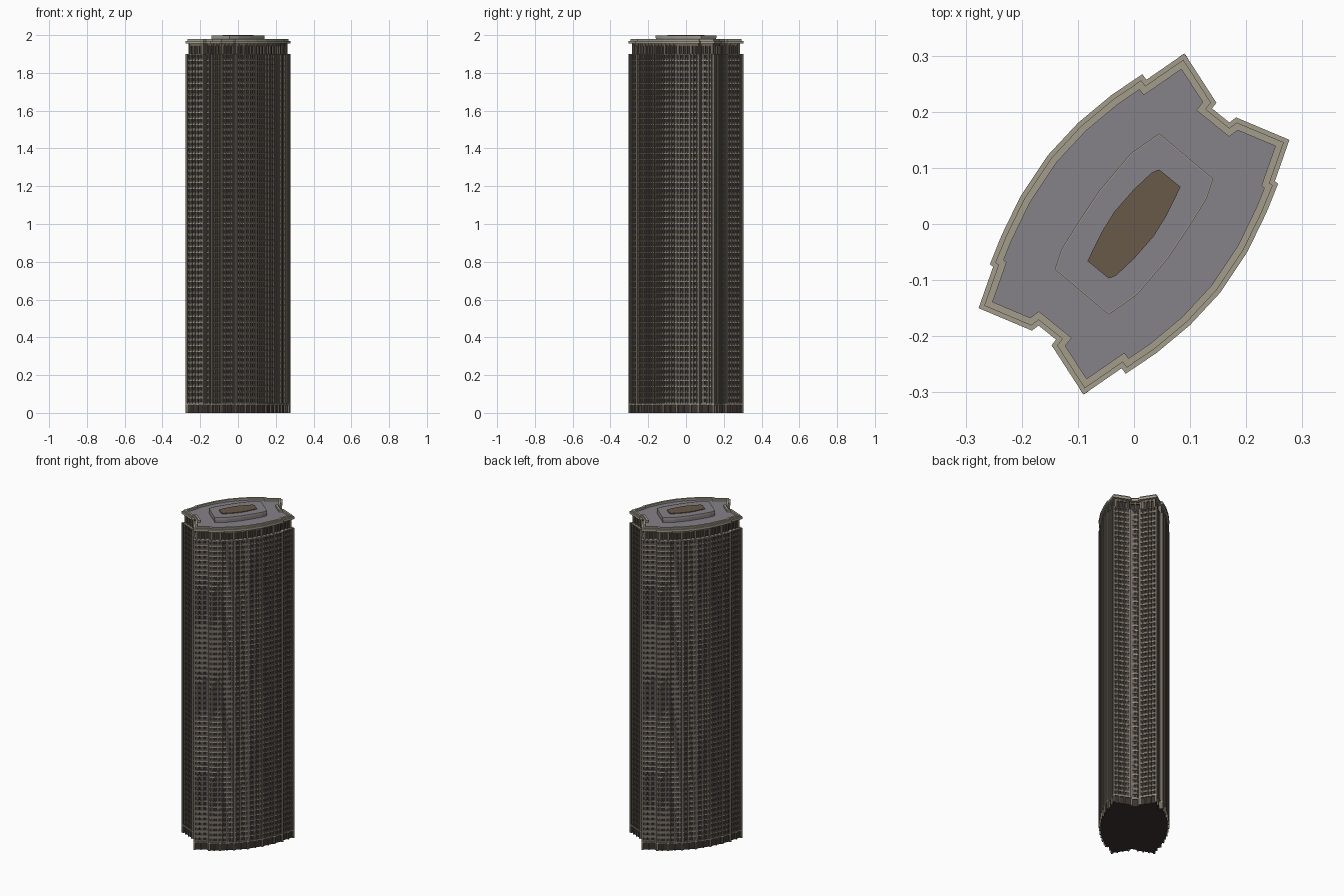
import bpy
import bmesh
from mathutils import Vector

if "Cube" in bpy.data.objects:
    bpy.data.objects.remove(bpy.data.objects["Cube"])


def material(name, rgb):
    m = bpy.data.materials.new(name)
    m.use_nodes = True
    m.diffuse_color = (*rgb, 1)
    m.node_tree.nodes["Principled BSDF"].inputs["Base Color"].default_value = (*rgb, 1)
    return m


stone = material("pale stone", (0.36, 0.335, 0.26))
pier_stone = material("taupe stone", (0.17, 0.145, 0.115))
brown = material("brown panel", (0.14, 0.1, 0.068))
umber = material("dark umber", (0.044, 0.034, 0.03))
glass = material("blue grey glass", (0.07, 0.075, 0.11))
grey = material("grey roof", (0.24, 0.225, 0.25))


def mirrored(half):
    """Close a half outline by a half turn about the centre."""
    return [Vector(p) for p in half] + [Vector((-x, -y)) for x, y in half]


def inset(outline, d):
    """Move every edge of a clockwise outline inward by d."""
    result = []
    for i, p in enumerate(outline):
        a = (p - outline[i - 1]).normalized()
        b = (outline[(i + 1) % len(outline)] - p).normalized()
        na, nb = Vector((a.y, -a.x)), Vector((b.y, -b.x))
        result.append(p + (na + nb) * d / (1 + na.dot(nb)))
    return result


def add_prism(bm, outline, z0, z1):
    low = [bm.verts.new((p.x, p.y, z0)) for p in outline]
    high = [bm.verts.new((p.x, p.y, z1)) for p in outline]
    bm.faces.new(low)
    bm.faces.new(high[::-1])
    for i in range(len(low)):
        bm.faces.new((low[i - 1], high[i - 1], high[i], low[i]))


def add_ring(bm, outline, width, z0, z1):
    inner = inset(outline, width)
    loops = [[bm.verts.new((p.x, p.y, z)) for p in line]
             for line, z in ((outline, z0), (outline, z1), (inner, z1), (inner, z0))]
    for k in range(4):
        a, b = loops[k], loops[(k + 1) % 4]
        for i in range(len(a)):
            bm.faces.new((a[i - 1], b[i - 1], b[i], a[i]))


def finish(name, bm, mat):
    bmesh.ops.recalc_face_normals(bm, faces=bm.faces)
    mesh = bpy.data.meshes.new(name)
    bm.to_mesh(mesh)
    bm.free()
    mesh.materials.append(mat)
    ob = bpy.data.objects.new(name, mesh)
    bpy.context.collection.objects.link(ob)


def prism(name, outline, z0, z1, mat):
    bm = bmesh.new()
    add_prism(bm, outline, z0, z1)
    finish(name, bm, mat)


def rings(name, outline, width, spans, mat):
    bm = bmesh.new()
    for z0, z1 in spans:
        add_ring(bm, outline, width, z0, z1)
    finish(name, bm, mat)


def strips(name, outline, pitch, width, depth, z0, z1, mat, first=0.0, step=1):
    """Upright strips along every edge, starting 'first' bays from its corner."""
    bm = bmesh.new()
    for i, p in enumerate(outline):
        edge = p - outline[i - 1]
        t = edge.normalized()
        n = Vector((t.y, -t.x))
        bays = max(1, round(edge.length / pitch))
        run = edge.length - width
        at = first
        while run > 0 and at <= bays:
            c = outline[i - 1] + t * (width / 2 + run * at / bays)
            w = t * width / 2
            add_prism(bm, [c - w, c + w, c + w + n * depth, c - w + n * depth], z0, z1)
            at += step
    finish(name, bm, mat)


# Plan outlines, clockwise
plan = mirrored([
    (0.09, 0.304), (0.147, 0.216), (0.139, 0.206), (0.17, 0.181), (0.182, 0.19),
    (0.277, 0.15), (0.251, 0.076), (0.257, 0.072), (0.236, 0.02), (0.202, -0.05),
    (0.154, -0.122), (0.1, -0.18), (0.04, -0.23), (-0.015, -0.267), (-0.022, -0.257)])
tier_plan = mirrored([(0.045, 0.16), (0.14, 0.08), (0.128, 0.045), (0.1, 0.0),
                      (0.06, -0.06), (0.005, -0.125)])
cap_plan = mirrored([(0.045, 0.097), (0.083, 0.066), (0.058, 0.015),
                     (0.035, -0.022), (0.0, -0.062), (-0.032, -0.092)])

BASE, TOP, FLOORS = 0.05, 1.9, 60
STEP = (TOP - BASE) / FLOORS
levels = [BASE + STEP * k for k in range(FLOORS + 1)]

# Shaft: dark body, columns of glass, floor bands, brown spandrels and piers
prism("shaft_body", inset(plan, 0.009), 0.0, TOP - 0.005, umber)
strips("window_glass", inset(plan, 0.007), 0.017, 0.012, 0.004, BASE, TOP - 0.006, glass,
       first=0.5, step=2)
rings("floor_bands", inset(plan, 0.004), 0.008, [(z - 0.005, z) for z in levels], stone)
rings("spandrels", inset(plan, 0.006), 0.006, [(z, z + 0.008) for z in levels[:-1]], brown)
strips("shaft_piers", plan, 0.017, 0.005, 0.011, BASE, TOP, pier_stone)
prism("shaft_roof", inset(plan, 0.004), TOP - 0.005, TOP, stone)

# Ground floor
strips("base_piers", plan, 0.04, 0.006, 0.012, 0.0, BASE - 0.006, pier_stone)
rings("base_band", plan, 0.012, [(BASE - 0.007, BASE)], stone)

# Recessed crown under the roof
prism("crown_body", inset(plan, 0.022), TOP, 1.955, umber)
strips("crown_piers", inset(plan, 0.012), 0.03, 0.007, 0.014, TOP, 1.955, pier_stone)
rings("crown_rail", inset(plan, 0.015), 0.01, [(1.943, 1.955)], brown)

# Roof deck and stepped parapet
prism("roof_deck", inset(plan, 0.012), 1.954, 1.966, grey)
rings("parapet_ledge", plan, 0.014, [(1.955, 1.97)], stone)
rings("parapet_rim", inset(plan, 0.008), 0.012, [(1.96, 1.979)], stone)

# Roof tier and cap
prism("roof_tier", tier_plan, 1.965, 1.996, grey)
rings("tier_trim", inset(tier_plan, -0.001), 0.002, [(1.985, 1.997)], stone)
prism("roof_cap", cap_plan, 1.995, 2.0, brown)
